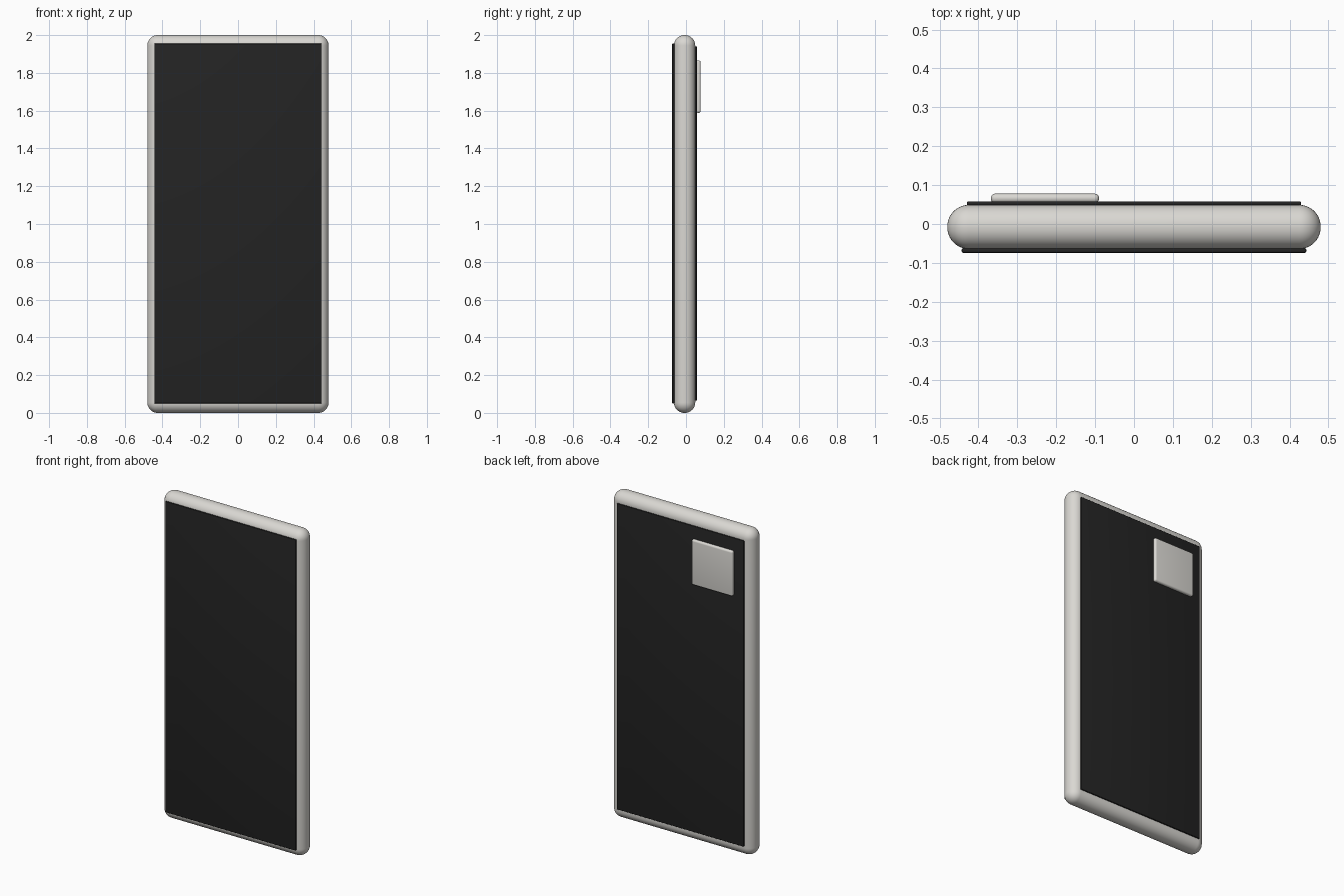
import bpy

if "Cube" in bpy.data.objects:
    bpy.data.objects.remove(bpy.data.objects["Cube"])


def material(name, color):
    m = bpy.data.materials.new(name)
    m.diffuse_color = (*color, 1)
    m.use_nodes = True
    m.node_tree.nodes["Principled BSDF"].inputs["Base Color"].default_value = m.diffuse_color
    return m


silver = material("warm silver", (0.70, 0.685, 0.65))
black = material("glass black", (0.017, 0.017, 0.017))


def rounded_box(name, lo, hi, radius, segments, mat):
    """Box between two corners with all edges rounded."""
    bpy.ops.mesh.primitive_cube_add(
        size=1, location=[(a + b) / 2 for a, b in zip(lo, hi)])
    ob = bpy.context.object
    ob.name = name
    ob.scale = [b - a for a, b in zip(lo, hi)]
    bpy.ops.object.transform_apply(location=False, rotation=False, scale=True)
    bevel = ob.modifiers.new("rounding", 'BEVEL')
    bevel.width = radius
    bevel.segments = segments
    bevel.limit_method = 'NONE'
    bpy.ops.object.modifier_apply(modifier=bevel.name)
    ob.data.materials.append(mat)
    bpy.ops.object.shade_smooth_by_angle()
    return ob


# Main shell with almost fully round sides
rounded_box("body", (-0.48, -0.064, 0), (0.48, 0.049, 2), 0.055, 10, silver)
# Glass on the front and back
rounded_box("screen", (-0.443, -0.074, 0.05), (0.443, -0.062, 1.955), 0.004, 3, black)
rounded_box("back_panel", (-0.43, 0.047, 0.065), (0.43, 0.058, 1.94), 0.004, 3, black)
# Raised camera plate
rounded_box("camera_plate", (-0.368, 0.054, 1.588), (-0.09, 0.078, 1.866), 0.011, 5, silver)
